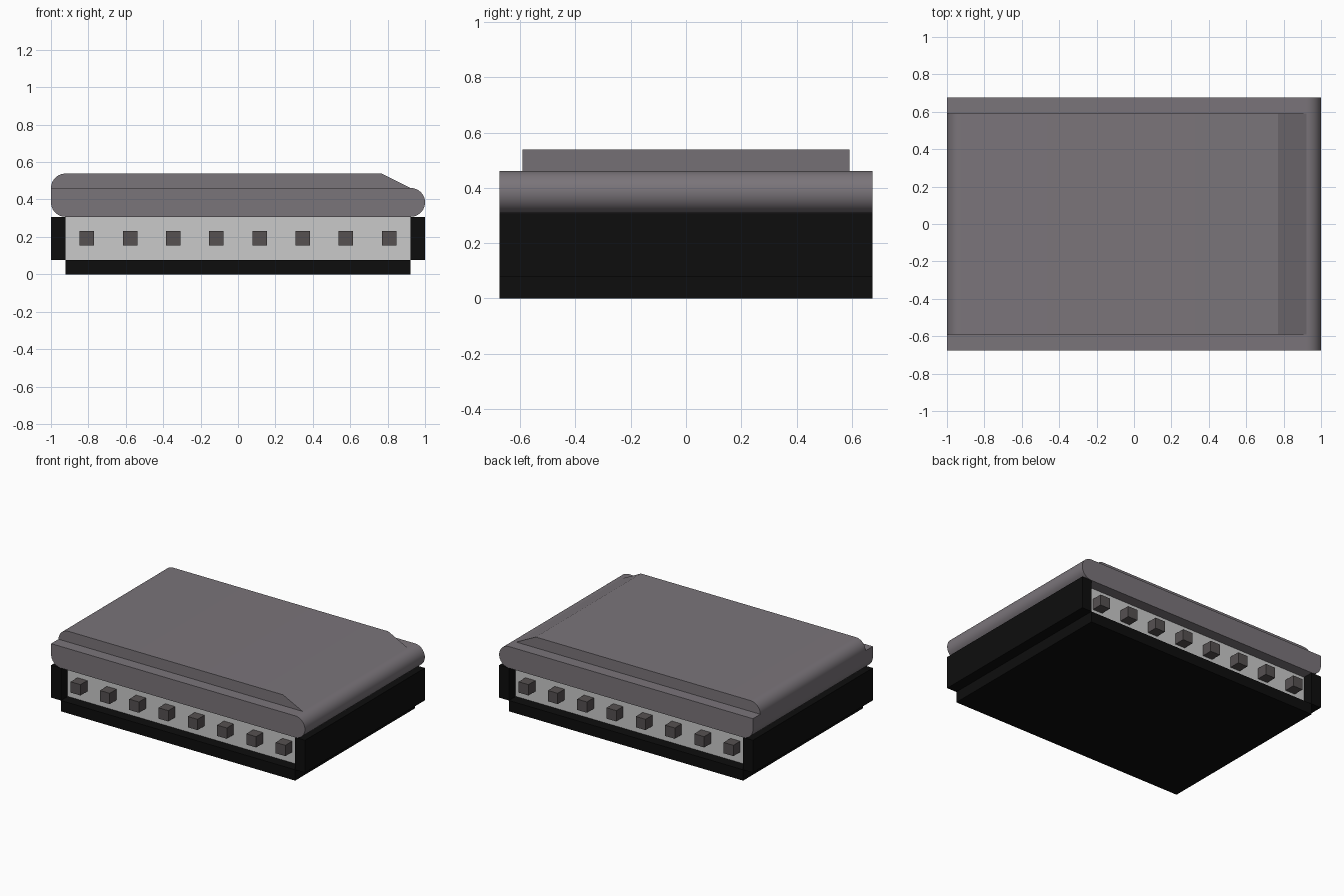
import bpy, bmesh, math

if "Cube" in bpy.data.objects:
    bpy.data.objects.remove(bpy.data.objects["Cube"])

U = 1 / 13          # design module
YO, YI = 0.675, 0.592  # outer and inset half depth


def material(name, rgb):
    m = bpy.data.materials.new(name)
    m.diffuse_color = (*rgb, 1)
    m.use_nodes = True
    m.node_tree.nodes["Principled BSDF"].inputs["Base Color"].default_value = m.diffuse_color
    return m


MAUVE = material("mauve grey", (0.195, 0.176, 0.194))
LIGHT = material("light grey", (0.59, 0.59, 0.59))
DARK = material("dark grey", (0.092, 0.082, 0.083))
BLACK = material("black", (0.004, 0.004, 0.004))


def extrude_profile(name, pts, half, mat):
    """Extrude an x-z outline along y from -half to half."""
    bm = bmesh.new()
    face = bm.faces.new([bm.verts.new((x, -half, z)) for x, z in pts])
    out = bmesh.ops.extrude_face_region(bm, geom=[face])
    new = [v for v in out["geom"] if isinstance(v, bmesh.types.BMVert)]
    bmesh.ops.translate(bm, verts=new, vec=(0, 2 * half, 0))
    bmesh.ops.recalc_face_normals(bm, faces=bm.faces)
    me = bpy.data.meshes.new(name)
    bm.to_mesh(me)
    bm.free()
    ob = bpy.data.objects.new(name, me)
    bpy.context.collection.objects.link(ob)
    me.materials.append(mat)
    bpy.ops.object.select_all(action='DESELECT')
    ob.select_set(True)
    bpy.context.view_layer.objects.active = ob
    bpy.ops.object.shade_smooth_by_angle(angle=math.radians(20))
    return ob


def box(name, x0, x1, half, z0, z1, mat):
    return extrude_profile(name, [(x0, z0), (x1, z0), (x1, z1), (x0, z1)], half, mat)


def arc(cx, cz, a0, a1, n):
    return [(cx + U * math.cos(math.radians(a0 + (a1 - a0) * i / n)),
             cz + U * math.sin(math.radians(a0 + (a1 - a0) * i / n)))
            for i in range(n + 1)]


# Lower slab: full round on the right, rounded bottom edge on the left
extrude_profile("lower_slab",
                arc(1 - U, 5 * U, -90, 90, 20) + [(-1, 6 * U)]
                + arc(-1 + U, 5 * U, 180, 270, 10), YO, MAUVE)

# Raised top panel: rounded left edge, sloped right edge
extrude_profile("top_panel",
                [(1 - U, 6 * U), (10 * U, 7 * U)]
                + arc(-1 + U, 6 * U, 90, 180, 10), YI, MAUVE)

# Base plate and end blocks
box("base_plate", -1 + U, 1 - U, YO, 0, U, BLACK)
box("left_end_block", -1, -1 + U, YO, U, 4 * U, BLACK)
box("right_end_block", 1 - U, 1, YO, U, 4 * U, BLACK)

# Recessed light core
box("light_core", -1 + U, 1 - U, YO - U, U, 4 * U, LIGHT)

# Rows of small cubes on the front and back of the core
for side, label in ((-1, "front"), (1, "back")):
    for i in range(8):
        x = (i - 3.5) * 3 * U
        pin = box(f"{label}_pin_{i + 1}", x - U / 2, x + U / 2, U / 2, 2 * U, 3 * U, DARK)
        pin.location.y = side * (YO - U / 2)
